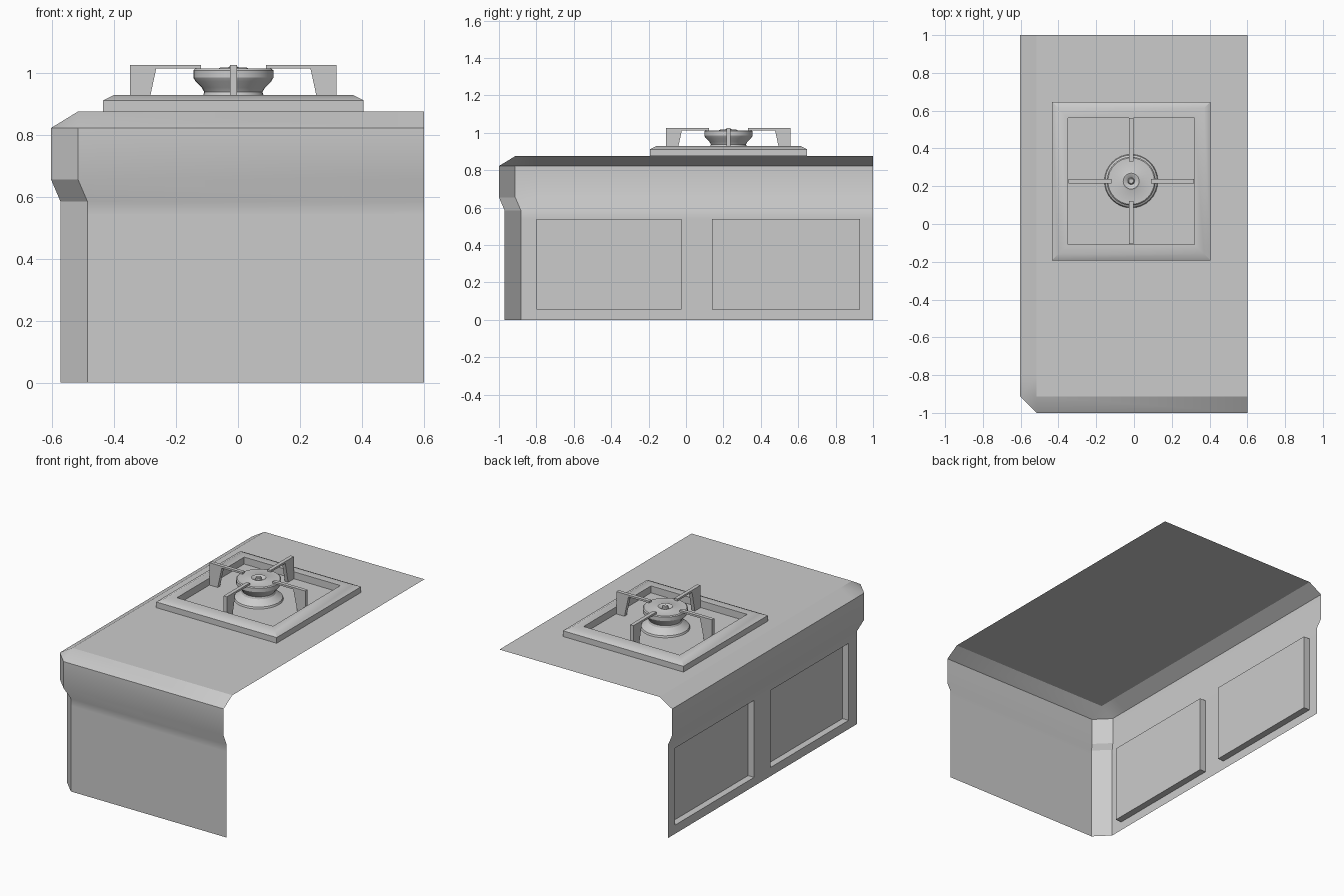
import bpy, bmesh, math
from mathutils import Vector, Matrix

if "Cube" in bpy.data.objects:
    bpy.data.objects.remove(bpy.data.objects["Cube"])

CX, CY = -0.015, 0.227   # burner centre


def finish(name, bm, smooth=True):
    me = bpy.data.meshes.new(name)
    bm.to_mesh(me)
    bm.free()
    ob = bpy.data.objects.new(name, me)
    bpy.context.collection.objects.link(ob)
    if smooth:
        bpy.ops.object.select_all(action='DESELECT')
        ob.select_set(True)
        bpy.context.view_layer.objects.active = ob
        bpy.ops.object.shade_smooth_by_angle()
    return ob


def loft(name, rings, sides, turn=0.0, scale=1.0):
    """Stack of regular polygons (radius, z) skinned together, last one capped."""
    bm = bmesh.new()
    loops = []
    for r, z in rings:
        loops.append([bm.verts.new((CX + r * scale * math.cos(turn + math.tau * i / sides),
                                    CY + r * scale * math.sin(turn + math.tau * i / sides), z))
                      for i in range(sides)])
    for a, b in zip(loops, loops[1:]):
        for i in range(sides):
            j = (i + 1) % sides
            bm.faces.new((a[i], a[j], b[j], b[i]))
    bm.faces.new(loops[-1])
    return finish(name, bm)


# Counter: open shell swept along the front, the cut corner and the left side
def counter():
    bm = bmesh.new()
    y_cuts = (-0.80, -0.025, 0.14, 0.93, 1.0)
    levels = ((0, .03, .087), (.055, .03, .087), (.54, .03, .087), (.585, .03, .087),
              (.655, 0, .087), (.822, 0, .087), (.875, .087, 0))   # z, inset, corner cut
    rows = []
    for z, d, c in levels:
        path = [(0.6, -1 + d), (-0.603 + d + c, -1 + d), (-0.603 + d, -1 + d + c)]
        path += [(-0.603 + d, y) for y in y_cuts]
        rows.append([bm.verts.new((x, y, z)) for x, y in path])
    recessed = []
    for k, (a, b) in enumerate(zip(rows, rows[1:])):
        for i in range(len(a) - 1):
            f = bm.faces.new((a[i], b[i], b[i + 1], a[i + 1]))
            if k == 1 and i in (3, 5):
                recessed.append(f)
    # Worktop
    bm.faces.new(list(reversed(rows[-1] + [bm.verts.new((0.6, 1.0, 0.875))])))
    # Recessed door panels
    for f in bmesh.ops.extrude_discrete_faces(bm, faces=recessed)['faces']:
        bmesh.ops.translate(bm, verts=f.verts, vec=(0.042, 0, 0))
    bmesh.ops.remove_doubles(bm, verts=bm.verts, dist=0.0005)
    finish("counter", bm)


counter()

# Square hob tray with a sunken floor
loft("hob_tray", ((.42, .875), (.42, .911), (.386, .928), (.335, .928), (.335, .884)),
     4, math.pi / 4, math.sqrt(2))

# Turned burner with flared foot, narrow neck, wide cap and centre nozzle
loft("burner", ((.142, .884), (.138, .895), (.115, .91), (.098, .925), (.094, .938),
                (.102, .952), (.122, .972), (.129, .984), (.129, 1.008), (.123, 1.013),
                (.05, 1.013), (.042, 1.017), (.034, 1.015), (.018, 1.004),
                (.016, 1.018), (.012, 1.021)), 32)


# Four pan supports around the burner
def pan_support(index):
    profile = ((.333, .884), (.333, 1.025), (.105, 1.025), (.105, 1.013),
               (.249, 1.013), (.277, .884))
    bm = bmesh.new()
    face = bm.faces.new([bm.verts.new((r, -0.0115, z)) for r, z in profile])
    ext = bmesh.ops.extrude_face_region(bm, geom=[face])
    bmesh.ops.translate(bm, vec=(0, 0.023, 0),
                        verts=[v for v in ext['geom'] if isinstance(v, bmesh.types.BMVert)])
    bmesh.ops.recalc_face_normals(bm, faces=bm.faces)
    bm.transform(Matrix.Translation(Vector((CX, CY, 0))) @ Matrix.Rotation(index * math.pi / 2, 4, 'Z'))
    finish(f"pan_support_{index + 1}", bm, smooth=False)


for n in range(4):
    pan_support(n)
